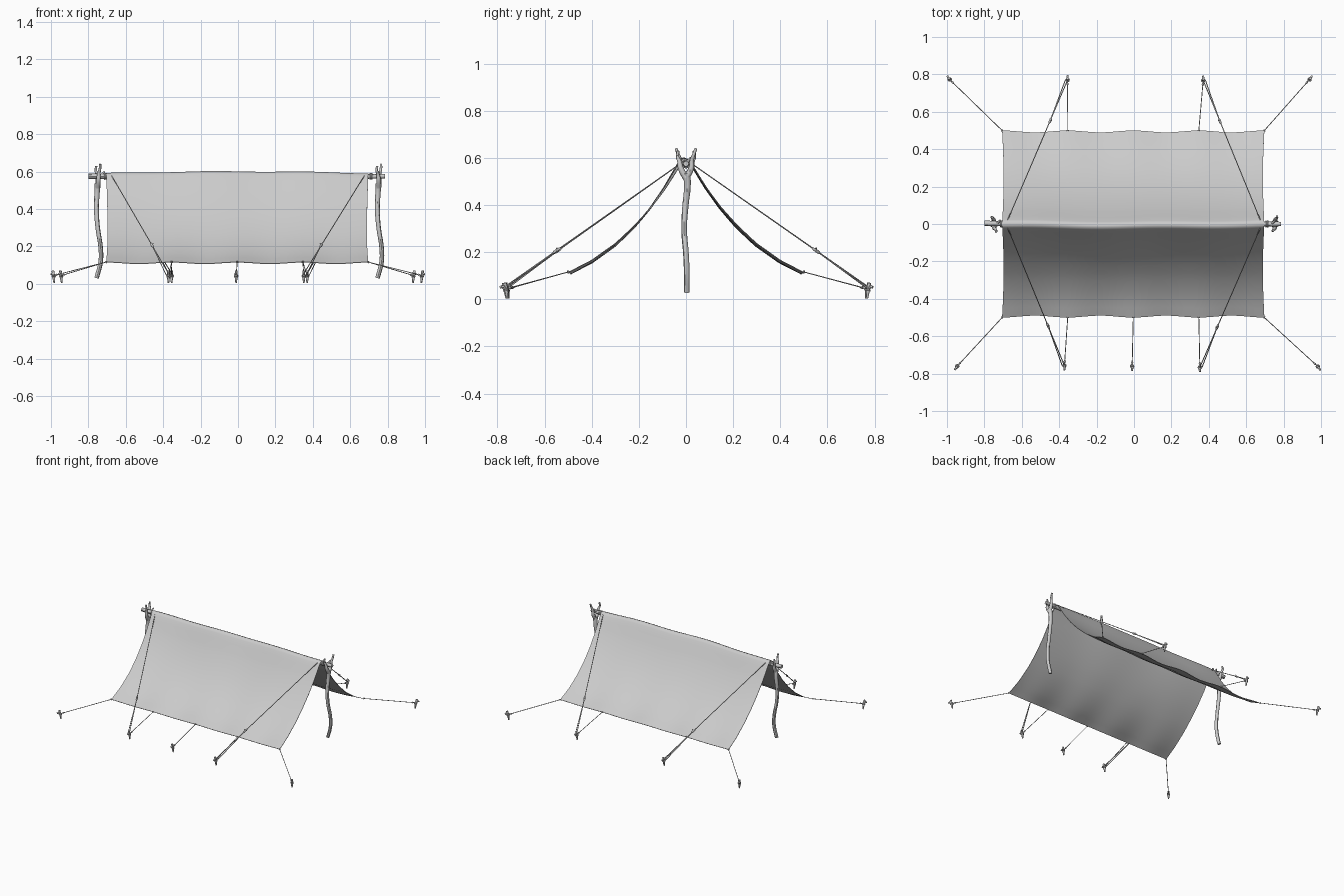
import bpy, bmesh, math
from mathutils import Vector

if "Cube" in bpy.data.objects:
    bpy.data.objects.remove(bpy.data.objects["Cube"])


def tube(name, pts, radii, sides=2, spline='BEZIER'):
    """Capped round tube through points, with one radius or one per point."""
    cu = bpy.data.curves.new(name, 'CURVE')
    cu.dimensions = '3D'
    cu.bevel_depth = 1.0
    cu.bevel_resolution = sides
    cu.use_fill_caps = True
    cu.resolution_u = 5
    sp = cu.splines.new(spline)
    items = sp.bezier_points if spline == 'BEZIER' else sp.points
    items.add(len(pts) - 1)
    for i, p in enumerate(pts):
        if spline == 'BEZIER':
            items[i].co = p
            items[i].handle_left_type = items[i].handle_right_type = 'AUTO'
        else:
            items[i].co = (*p, 1)
        items[i].radius = radii[i] if isinstance(radii, (list, tuple)) else radii
    ob = bpy.data.objects.new(name, cu)
    bpy.context.collection.objects.link(ob)
    return ob


def rope(name, a, b, r=0.0022):
    return tube(name, [a, b], r, 1, 'POLY')


def ring(name, center, axis, major, minor):
    q = Vector(axis).to_track_quat('Z', 'Y')
    bpy.ops.mesh.primitive_torus_add(major_segments=14, minor_segments=6, location=center,
                                     rotation=q.to_euler(), major_radius=major, minor_radius=minor)
    bpy.context.object.name = name


# draped tarp
PROFILE = [(0, .591), (.014, .587), (.03, .565), (.055, .525), (.09, .47), (.15, .39),
           (.22, .312), (.3, .237), (.4, .165), (.5, .112)]
X0, X1, NX = -0.705, 0.697, 56


def profile_z(d):
    for (a, za), (b, zb) in zip(PROFILE, PROFILE[1:]):
        if d <= b + 1e-6:
            return za + (zb - za) * (d - a) / (b - a)
    return PROFILE[-1][1]


def tarp_point(u, v):
    """u along the ridge 0..1, v across -1..1"""
    d = abs(v) * 0.5
    s = 1 if v > 0 else -1
    side = math.sin(math.pi * u)
    ridge = 0.010 * side * max(0, 1 - d / 0.2)
    wave = math.cos(u * 8 * math.pi)                       # taut at the ties
    edge = abs(v) ** 4
    sag = -0.010 * math.sin(math.pi * abs(v)) * side
    x = X0 + (X1 - X0) * u
    x -= (u - 0.5) * 0.016 * math.sin(math.pi * abs(v))
    y = s * d - 0.008 * side * (1 - abs(v)) - s * 0.005 * edge * (1 - wave)
    y += 0.003 * math.sin(u * 13) * (1 - abs(v))
    z = profile_z(d) + ridge + sag + 0.004 * abs(v) ** 2 * wave
    z += 0.002 * math.sin(u * 17 + 1) * (1 - abs(v))
    return Vector((x, y, z))


vs = [p / 0.5 for p in (0, .007, .014, .022, .03, .042, .055, .072, .09, .12, .15, .185,
                        .22, .26, .3, .35, .4, .45, .5)]
vs = [-v for v in reversed(vs[1:])] + vs
bm = bmesh.new()
grid = [[bm.verts.new(tarp_point(i / NX, v)) for v in vs] for i in range(NX + 1)]
for i in range(NX):
    for j in range(len(vs) - 1):
        bm.faces.new((grid[i][j], grid[i + 1][j], grid[i + 1][j + 1], grid[i][j + 1]))
me = bpy.data.meshes.new("tarp")
bm.to_mesh(me)
bm.free()
tarp = bpy.data.objects.new("tarp", me)
bpy.context.collection.objects.link(tarp)
mod = tarp.modifiers.new("cloth thickness", 'SOLIDIFY')
mod.thickness = 0.003
mod.offset = -1

# ridge pole
tube("ridge_pole", [(-.80, .004, .575), (-.6, 0, .573), (-.3, -.003, .578), (0, -.008, .585),
                    (.3, -.003, .58), (.6, 0, .573), (.785, 0, .575)],
     [.014, .014, .0135, .013, .013, .0125, .012])
for x in (-.735, .735):
    tube("ridge_twig_stub", [(x, 0, .575), (x + .012, .012, .59), (x + .02, .02, .6)], [.008, .006, .005])

# forked upright poles
for name, x, s in (("left", -.75, -1), ("right", .752, 1)):
    tube(name + "_pole", [(x - .006, .003, .03), (x + .016, .003, .12), (x + .016, 0, .19),
                          (x, -.008, .30), (x - .007, -.002, .40), (x - .004, .006, .48), (x, .003, .535)],
         [.012, .012, .012, .012, .013, .014, .016])
    tube(name + "_pole_fork_a", [(x, 0, .515), (x + .004, .022 * s, .555), (x + .006, .025 * s, .59),
                                 (x + .012, .033 * s, .615), (x + .013, .042 * s, .64)],
         [.014, .012, .009, .007, .006])
    tube(name + "_pole_fork_b", [(x, 0, .515), (x, -.022 * s, .555), (x - .004, -.028 * s, .585),
                                 (x - .01, -.036 * s, .605), (x - .008, -.033 * s, .63)],
         [.014, .012, .009, .007, .006])
    # rope lashing on the ridge pole
    for k in range(3):
        ring(name + "_lashing", (x - s * (.035 + .006 * k), 0, .574), (1, 0, 0), .0155, .003)

# pegs with knots
PEGS = {"back_left": (-.985, .772), "back_mid_left": (-.355, .77), "back_mid_right": (.37, .768),
        "back_right": (.938, .772), "front_left": (-.945, -.76), "front_mid_left": (-.372, -.757),
        "front_center": (-.01, -.76), "front_mid_right": (.352, -.766), "front_right": (.983, -.762)}
for name, (x, y) in PEGS.items():
    out = Vector((0 if abs(x) < .6 else math.copysign(.7, x), math.copysign(1, y), 0)).normalized()
    base = Vector((x, y, 0))
    up = Vector((0, 0, 1))
    tube(name + "_peg", [base - out * .004 + up * .004, base + up * .035, base + out * .008 + up * .07],
         [.004, .008, .007])
    tube(name + "_peg_branch", [base + out * .002 + up * .042, base + out * .014 + up * .054,
                                base + out * .024 + up * .05], [.007, .006, .005])
    for z in (.038, .046):
        ring(name + "_peg_knot", base + up * z, (0, .2, 1), .009, .0028)


def tie(name, u, v):
    x, y = PEGS[name]
    a = tarp_point(u, v)
    b = Vector((x, y, .044))
    rope(name + "_tie", a, b)
    # slip knot close to the peg
    d = (b - a).normalized()
    tube(name + "_slip_knot", [b - d * .032, b - d * .022, b - d * .012], [.002, .006, .002])
    ring(name + "_grommet", a, d, .005, .002)


# edge and corner ties
for side, v in (("front", -1), ("back", 1)):
    tie(side + "_left", 0, v)
    tie(side + "_right", 1, v)
    tie(side + "_mid_left", .25, v)
    tie(side + "_mid_right", .75, v)
tie("front_center", .5, -1)

# long guy lines from the ridge ends, with sliders
for side, sy in (("front", -1), ("back", 1)):
    for lr, sx in (("left", -1), ("right", 1)):
        x, y = PEGS[f"{side}_mid_{lr}"]
        a = Vector((sx * .675, sy * .022, .577))
        b = Vector((x, y, .055))
        m = a.lerp(b, .71)
        d = (b - a).normalized()
        rope(f"{side}_{lr}_guy_line", a, b, .0025)
        rope(f"{side}_{lr}_guy_return", m, b + Vector((sx * .012, 0, -.008)), .0025)
        tube(f"{side}_{lr}_slider", [m - d * .022, m - d * .01, m + d * .01, m + d * .022],
             [.003, .0065, .0065, .003])
        tube(f"{side}_{lr}_slider_end", [m, m + Vector((-sx * .008, 0, .012))], .0022, 1, 'POLY')

# turn curves into smooth meshes
bpy.ops.object.select_all(action='SELECT')
bpy.context.view_layer.objects.active = tarp
bpy.ops.object.convert(target='MESH')
bpy.ops.object.shade_smooth_by_angle(angle=math.radians(45))
